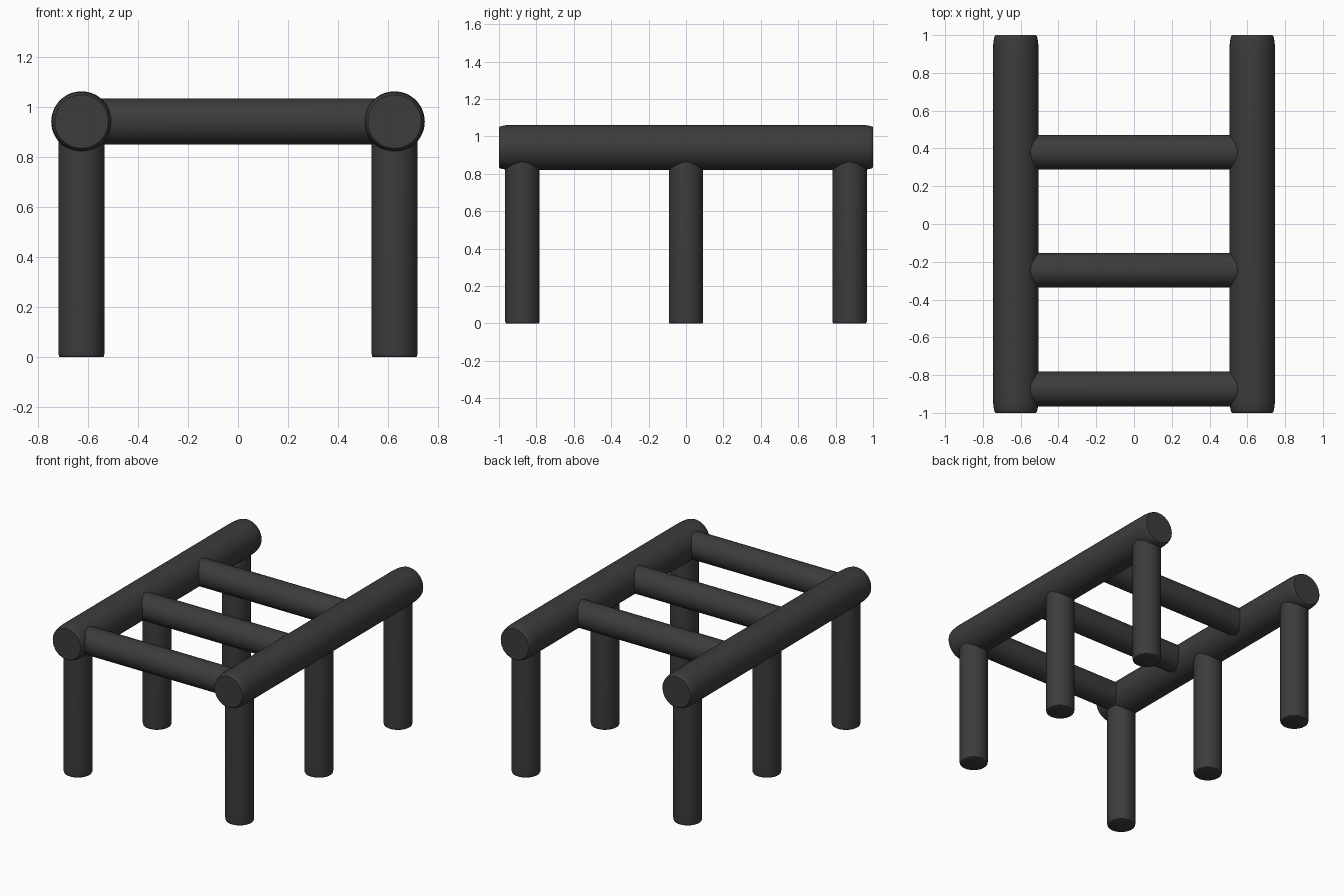
import bpy, math
from mathutils import Vector

cube = bpy.data.objects.get("Cube")
if cube:
    bpy.data.objects.remove(cube, do_unlink=True)

# Single dark charcoal colour
charcoal = bpy.data.materials.new("charcoal")
charcoal.use_nodes = True
COLOUR = (0.045, 0.045, 0.045, 1)
charcoal.diffuse_color = COLOUR
charcoal.node_tree.nodes["Principled BSDF"].inputs["Base Color"].default_value = COLOUR

SIDES = 48


def log(name, start, end, radius, inset, length):
    """Round bar from start to end; its ends ease in by inset over length."""
    start, end = Vector(start), Vector(end)
    axis = end - start
    half = axis.length / 2
    # Half of the outline, from the tip to the full-width body
    steps = 5
    tip = []
    for i in range(steps + 1):
        a = math.pi / 2 * i / steps
        tip.append((half - length * (1 - math.cos(a)), radius - inset * (1 - math.sin(a))))
    outline = tip + [(-h, r) for h, r in reversed(tip)]

    verts, faces = [], []
    for h, r in outline:
        for s in range(SIDES):
            a = math.tau * s / SIDES
            verts.append((r * math.cos(a), r * math.sin(a), h))
    for ring in range(len(outline) - 1):
        for s in range(SIDES):
            n = (s + 1) % SIDES
            upper, lower = ring * SIDES, (ring + 1) * SIDES
            faces.append((upper + s, lower + s, lower + n, upper + n))
    faces.append(tuple(range(SIDES)))
    faces.append(tuple(reversed(range(len(verts) - SIDES, len(verts)))))

    mesh = bpy.data.meshes.new(name)
    mesh.from_pydata(verts, [], faces)
    mesh.materials.append(charcoal)
    obj = bpy.data.objects.new(name, mesh)
    bpy.context.collection.objects.link(obj)
    obj.location = (start + end) / 2
    obj.rotation_euler = axis.to_track_quat('Z', 'Y').to_euler()
    bpy.ops.object.select_all(action='DESELECT')
    obj.select_set(True)
    bpy.context.view_layer.objects.active = obj
    bpy.ops.object.shade_smooth_by_angle(angle=math.radians(40))
    return obj


RAIL_X, RAIL_Z = 0.626, 0.941
RAIL_R, BAR_R = 0.121, 0.092

# Long rails with three legs each
for side, x in (("left", RAIL_X), ("right", -RAIL_X)):
    log(side + "_rail", (x, -1, RAIL_Z), (x, 1, RAIL_Z), RAIL_R, 0.014, 0.09)
    for place, y in (("front", -0.875), ("middle", 0), ("back", 0.875)):
        log(f"{side}_{place}_leg", (x, y, 0), (x, y, RAIL_Z), BAR_R, 0.005, 0.02)

# Rungs across the rails
for place, y in (("front", -0.873), ("middle", -0.245), ("back", 0.38)):
    log(place + "_rung", (-RAIL_X, y, RAIL_Z), (RAIL_X, y, RAIL_Z), BAR_R, 0.005, 0.02)
